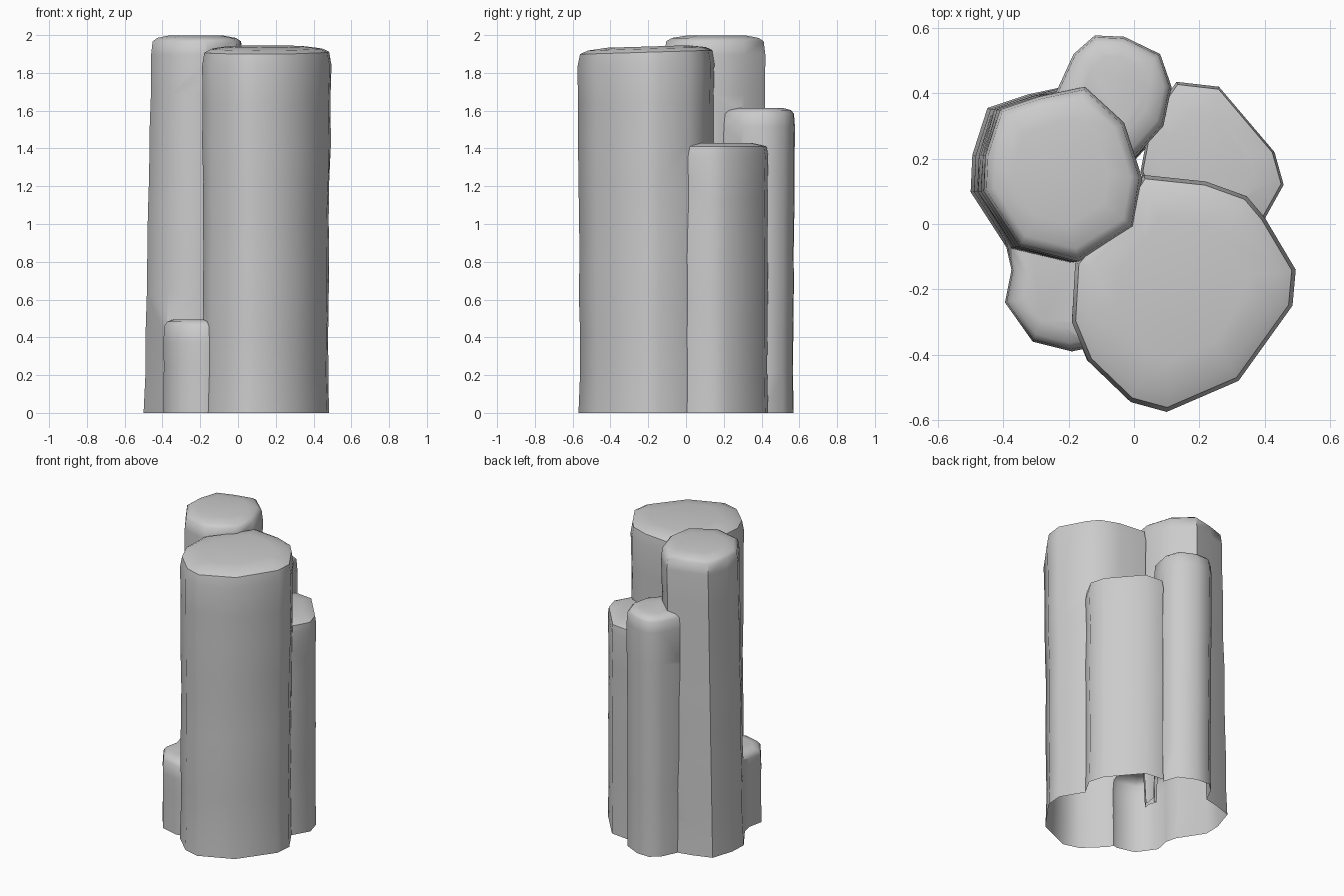
import bpy, bmesh, random
from mathutils import Vector

if "Cube" in bpy.data.objects:
    bpy.data.objects.remove(bpy.data.objects["Cube"])

random.seed(4)


def column(name, outline, top, base_shift=(0, 0), base_scale=1.0, tilt=(0, 0), round_h=0.10, wob=0.010):
    """Rough basalt column lofted from one outline, with a rounded crown."""
    c = sum((Vector(p) for p in outline), Vector((0, 0))) / len(outline)
    n = len(outline)
    steps = max(3, round(top / 0.22))
    shoulder = top - round_h
    # (height, scale, amount of base shift)
    levels = [(-0.1, base_scale, 1.0)]
    for i in range(steps + 1):
        t = i / steps
        w = random.uniform(-2 * wob, 0) if 0 < i < steps else 0
        levels.append((shoulder * t, base_scale + (1 - base_scale) * t + w, 1 - t))
    levels += [(top - round_h * 0.3, 0.965, 0), (top - 0.012, 0.86, 0), (top, 0.6, 0)]
    bm = bmesh.new()
    rings = []
    for k, (z, s, b) in enumerate(levels):
        ring = []
        for p in outline:
            j = random.uniform(-wob, wob * 0.3) if 1 < k < steps + 1 else 0
            q = c + (Vector(p) - c) * (s + j) + Vector(base_shift) * b
            dz = (tilt[0] * (q.x - c.x) + tilt[1] * (q.y - c.y)) if k > steps else 0
            ring.append(bm.verts.new((q.x, q.y, z + dz)))
        rings.append(ring)
    for lo, hi in zip(rings, rings[1:]):
        for i in range(n):
            m = (i + 1) % n
            bm.faces.new((lo[i], lo[m], hi[m], hi[i]))
    bm.faces.new(rings[-1])
    bm.faces.new(rings[0][::-1])
    bmesh.ops.recalc_face_normals(bm, faces=bm.faces)
    me = bpy.data.meshes.new(name)
    bm.to_mesh(me)
    bm.free()
    ob = bpy.data.objects.new(name, me)
    bpy.context.collection.objects.link(ob)
    return ob


# Large front column
main = column("rock_columns", [
    (-0.18, -0.12), (-0.19, -0.30), (-0.14, -0.42), (-0.01, -0.545), (0.10, -0.575),
    (0.32, -0.48), (0.485, -0.25), (0.495, -0.14), (0.40, 0.02), (0.345, 0.085),
    (0.22, 0.13), (0.03, 0.15), (-0.04, 0.04)], 1.94,
    base_shift=(-0.008, 0), base_scale=0.985, tilt=(0, 0.03))

others = [
    # Tallest column, back left
    column("tall_column", [
        (-0.41, 0.35), (-0.455, 0.21), (-0.46, 0.10), (-0.35, -0.07), (-0.17, -0.115),
        (0.0, -0.01), (0.025, 0.14), (-0.03, 0.31), (-0.15, 0.42), (-0.29, 0.39)], 1.997,
        base_shift=(-0.033, 0.0), base_scale=1.03),
    # Right back column
    column("right_column", [
        (0.02, 0.16), (0.10, -0.05), (0.38, -0.02), (0.458, 0.12), (0.43, 0.22),
        (0.26, 0.42), (0.13, 0.435), (0.05, 0.32)], 1.43, round_h=0.07),
    # Back column
    column("back_column", [
        (-0.24, 0.40), (-0.185, 0.52), (-0.12, 0.577), (-0.03, 0.573), (0.08, 0.52),
        (0.115, 0.42), (0.09, 0.30), (0.0, 0.20), (-0.18, 0.22)], 1.615,
        base_shift=(0.0, -0.008)),
    # Short front left stub
    column("short_column", [
        (-0.40, -0.03), (-0.375, -0.14), (-0.395, -0.24), (-0.31, -0.36), (-0.19, -0.39),
        (-0.05, -0.36), (-0.05, -0.10), (-0.2, 0.02)], 0.495, round_h=0.12),
]

# Merge the columns into one skin
for ob in others:
    mod = main.modifiers.new("union_" + ob.name, 'BOOLEAN')
    mod.operation = 'UNION'
    mod.solver = 'EXACT'
    mod.object = ob
dg = bpy.context.evaluated_depsgraph_get()
merged = bpy.data.meshes.new_from_object(main.evaluated_get(dg))
main.modifiers.clear()
main.data = merged
for ob in others:
    bpy.data.objects.remove(ob)

# Cut flat at the ground, leaving the underside open
bm = bmesh.new()
bm.from_mesh(merged)
bmesh.ops.bisect_plane(bm, geom=bm.verts[:] + bm.edges[:] + bm.faces[:], dist=1e-5,
                       plane_co=(0, 0, 0), plane_no=(0, 0, 1), clear_inner=True)
bm.to_mesh(merged)
bm.free()

bpy.context.view_layer.objects.active = main
main.select_set(True)
bpy.ops.object.shade_smooth_by_angle(angle=0.87)
